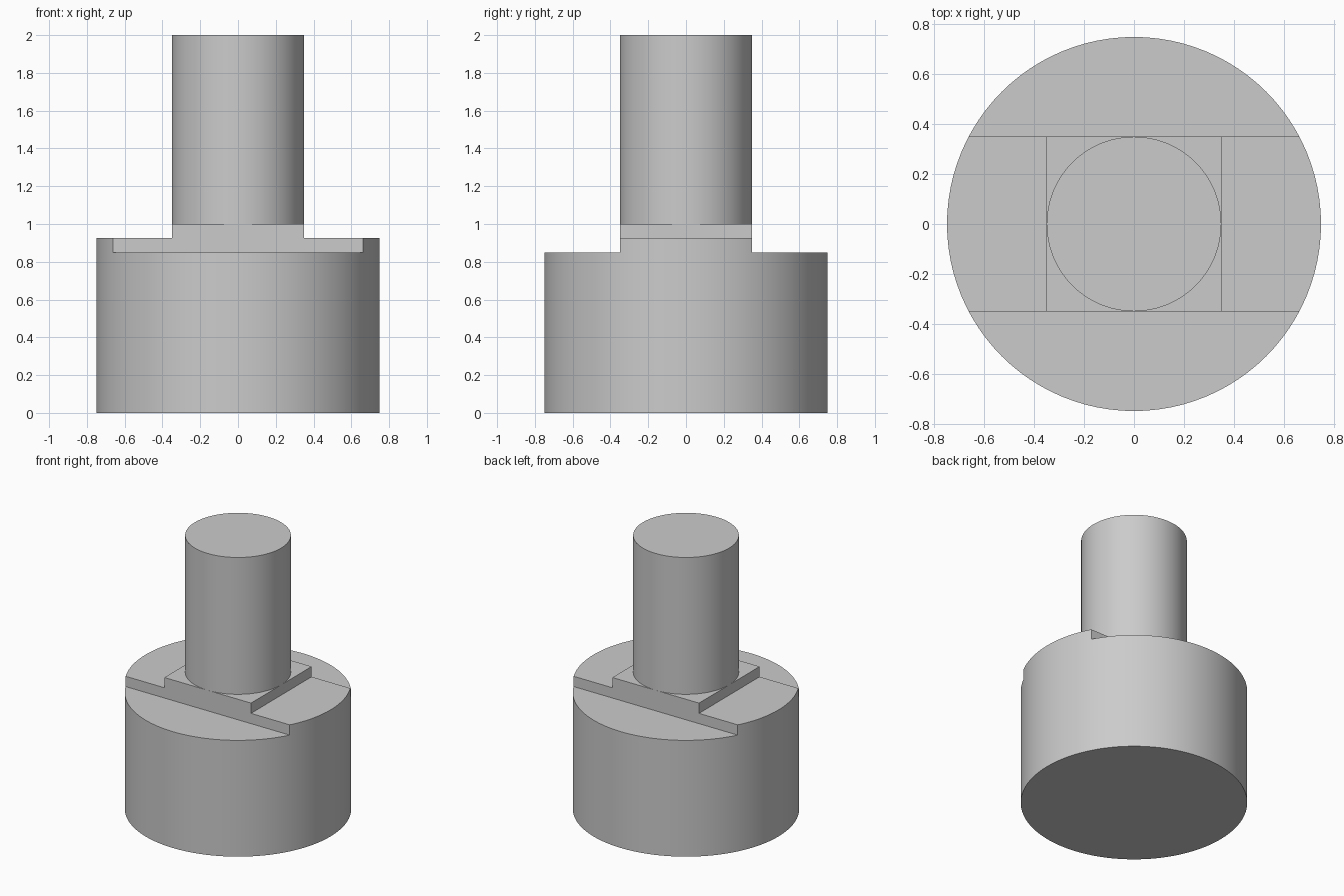
import bpy
from mathutils import Vector

if "Cube" in bpy.data.objects:
    bpy.data.objects.remove(bpy.data.objects["Cube"], do_unlink=True)

BASE_R, SHAFT_R = 0.75, 0.35
LEDGE_Z, STEP_Z, BOSS_Z, TOP_Z = 0.85, 0.925, 1.0, 2.0

grey = bpy.data.materials.new("plain grey")
grey.use_nodes = True
grey.diffuse_color = (0.6, 0.6, 0.6, 1)
grey.node_tree.nodes["Principled BSDF"].inputs["Base Color"].default_value = (0.6, 0.6, 0.6, 1)


def cylinder(name, radius, z0, z1):
    bpy.ops.mesh.primitive_cylinder_add(
        vertices=96, radius=radius, depth=z1 - z0, location=(0, 0, (z0 + z1) / 2))
    obj = bpy.context.object
    obj.name = name
    obj.data.materials.append(grey)
    return obj


def cut_block(target, low, high):
    """Subtract a box between two corners from the target."""
    low, high = Vector(low), Vector(high)
    bpy.ops.mesh.primitive_cube_add(size=1, location=(low + high) / 2)
    cutter = bpy.context.object
    cutter.scale = high - low
    cutter.data.materials.append(grey)
    mod = target.modifiers.new("cut", "BOOLEAN")
    mod.operation, mod.solver, mod.object = "DIFFERENCE", "EXACT", cutter
    bpy.context.view_layer.objects.active = target
    bpy.ops.object.modifier_apply(modifier=mod.name)
    bpy.data.objects.remove(cutter, do_unlink=True)


def smooth(obj):
    bpy.ops.object.select_all(action="DESELECT")
    obj.select_set(True)
    bpy.context.view_layer.objects.active = obj
    bpy.ops.object.shade_smooth_by_angle(angle=0.5)


# Round base, stepped down at front and back, then left and right of the boss
base = cylinder("stepped_base", BASE_R, 0, BOSS_Z)
for a, b in ((-1, -SHAFT_R), (SHAFT_R, 1)):
    cut_block(base, (-1, a, LEDGE_Z), (1, b, TOP_Z))
    cut_block(base, (a, -1, STEP_Z), (b, 1, TOP_Z))
smooth(base)

# Upright shaft standing on the square boss
shaft = cylinder("shaft", SHAFT_R, BOSS_Z, TOP_Z)
smooth(shaft)
